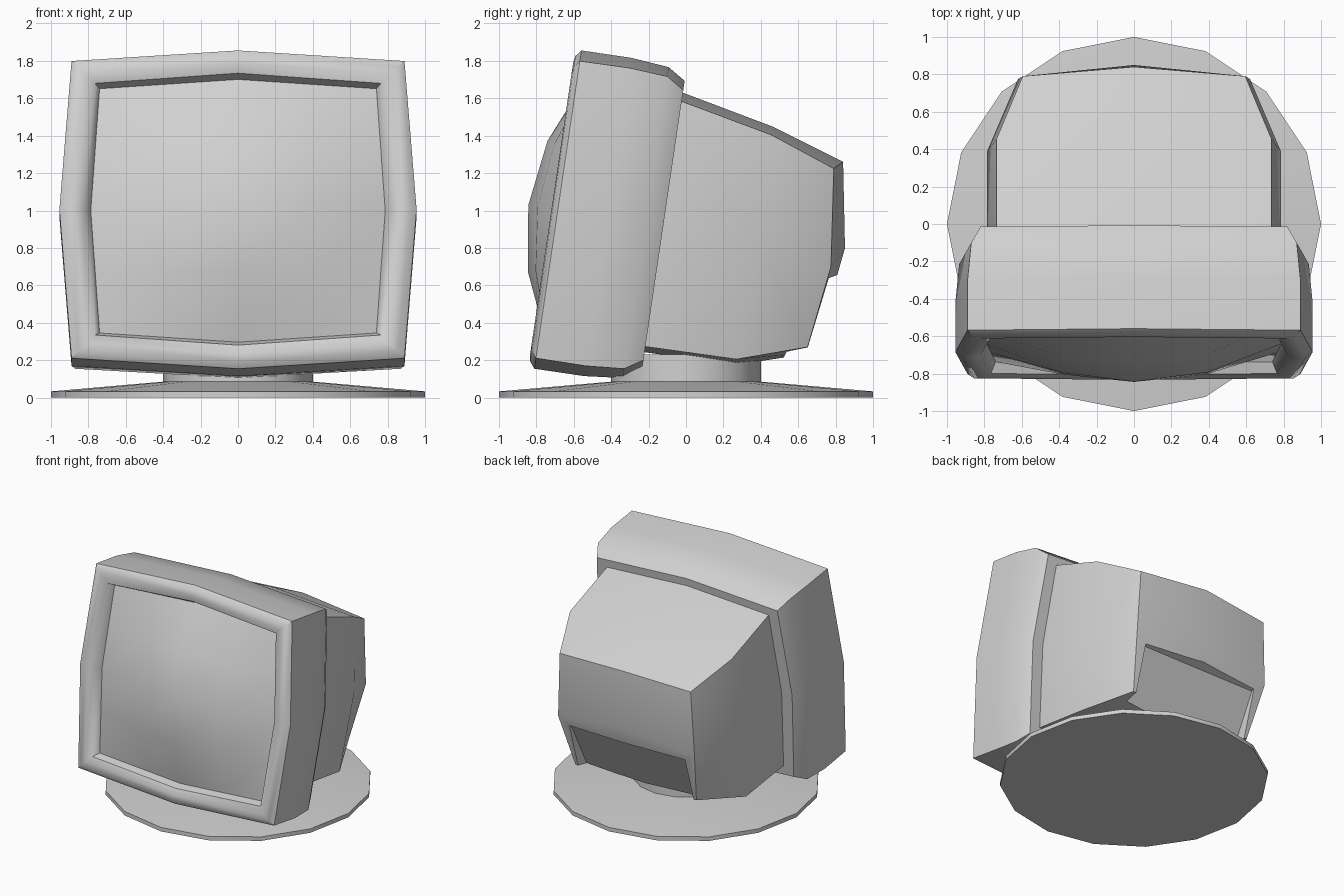
import bpy, bmesh, math
from mathutils import Vector

cube = bpy.data.objects.get("Cube")
if cube:
    bpy.data.objects.remove(cube, do_unlink=True)

grey = bpy.data.materials.new("pale_grey")
grey.use_nodes = True
colour = (0.64, 0.64, 0.64, 1)
grey.diffuse_color = colour
grey.node_tree.nodes["Principled BSDF"].inputs["Base Color"].default_value = colour

TILT = math.radians(8.4)
ORIGIN = Vector((0, -0.685, 1.005))


def tilted(x, w, d):
    """Point in the leaning front: across, up the face, depth behind it."""
    s, c = math.sin(TILT), math.cos(TILT)
    return ORIGIN + Vector((x, w * s + d * c, w * c - d * s))


def finish(name, bm, angle=30, closed=True):
    if closed:
        bmesh.ops.recalc_face_normals(bm, faces=bm.faces)
    mesh = bpy.data.meshes.new(name)
    bm.to_mesh(mesh)
    bm.free()
    mesh.materials.append(grey)
    obj = bpy.data.objects.new(name, mesh)
    bpy.context.collection.objects.link(obj)
    if angle:
        bpy.ops.object.select_all(action='DESELECT')
        obj.select_set(True)
        bpy.context.view_layer.objects.active = obj
        bpy.ops.object.shade_smooth_by_angle(angle=math.radians(angle))
    return obj


def loft(bm, rings):
    """Skin a list of closed rings of points; returns the vertex rings."""
    rows = [[bm.verts.new(p) for p in ring] for ring in rings]
    for a, b in zip(rows, rows[1:]):
        for i in range(len(a)):
            j = (i + 1) % len(a)
            bm.faces.new((a[i], a[j], b[j], b[i]))
    return rows


def bowed_ring(cx, cw, mx, mw, d):
    """Rectangle whose four sides bow out at their middles."""
    pts = [(0, mw), (cx, cw), (mx, 0), (cx, -cw),
           (0, -mw), (-cx, -cw), (-mx, 0), (-cx, cw)]
    return [tilted(x, w, d) for x, w in pts]


# Front frame: closed back, rounded shell, soft bezel, recess wall
bm = bmesh.new()
rows = loft(bm, [bowed_ring(*r) for r in (
    (0.82, 0.73, 0.88, 0.78, 0.57),
    (0.87, 0.79, 0.935, 0.84, 0.475),
    (0.89, 0.805, 0.955, 0.86, 0.27),
    (0.89, 0.803, 0.955, 0.86, 0),
    (0.855, 0.768, 0.917, 0.825, -0.028),
    (0.815, 0.73, 0.875, 0.785, -0.034),
    (0.765, 0.68, 0.82, 0.735, -0.015),
    (0.74, 0.66, 0.787, 0.71, 0.045))])
bm.faces.new(rows[0])
finish("front_frame", bm, 45)

# Domed screen on a coarse grid with a bowed outline
bm = bmesh.new()
N = 4
grid = []
for j in range(N + 1):
    t = 2 * j / N - 1
    row = []
    for i in range(N + 1):
        s = 2 * i / N - 1
        x = s * (0.74 + 0.047 * (1 - abs(t)))
        w = t * (0.66 + 0.05 * (1 - abs(s)))
        dome = (1 - s * s) * (1 - t * t)
        row.append(bm.verts.new(tilted(x, w, 0.045 - 0.205 * dome)))
    grid.append(row)
for j in range(N):
    for i in range(N):
        bm.faces.new((grid[j][i], grid[j][i + 1], grid[j + 1][i + 1], grid[j + 1][i]))
finish("screen", bm, 60, closed=False)


def section(*half):
    """Mirror the points top middle, top corner, side, low corner, low middle."""
    pts = [Vector(p) for p in half]
    return pts + [Vector((-p.x, p.y, p.z)) for p in pts[-2:0:-1]]


# Rear housing: three sections and a slightly bulging back
bm = bmesh.new()
rows = loft(bm, [
    section((0, -0.03, 1.635), (0.735, -0.04, 1.59), (0.785, -0.14, 0.93),
            (0.735, -0.235, 0.275), (0, -0.24, 0.245)),
    section((0, 0.46, 1.45), (0.735, 0.455, 1.405), (0.785, 0.39, 0.83),
            (0.735, 0.27, 0.205), (0, 0.27, 0.175)),
    section((0, 0.84, 1.26), (0.595, 0.79, 1.225), (0.62, 0.775, 0.70),
            (0.55, 0.65, 0.27), (0, 0.69, 0.24))])
bm.faces.new(rows[0])
back = rows[-1]
centre = bm.verts.new((0, 0.85, 0.80))
for k in range(0, 8, 2):
    bm.faces.new((centre, back[k], back[k + 1], back[(k + 2) % 8]))
housing = finish("rear_housing", bm, 30)

# Cutter for the connector bay, low on the back
bm = bmesh.new()
profile = [(0.74, 0.63), (1.0, 0.725), (1.0, 0.0), (0.41, 0.0)]
ends = loft(bm, [[(x, y, z) for y, z in profile] for x in (-0.525, 0.525)])
for end in ends:
    bm.faces.new(end)
cutter = finish("bay_cutter", bm, 0)
cutter.hide_render = True
cutter.hide_set(True)
bay = housing.modifiers.new("connector_bay", 'BOOLEAN')
bay.operation = 'DIFFERENCE'
bay.solver = 'EXACT'
bay.object = cutter


def turned(name, profile, sides=16):
    """Closed faceted part from radius and height pairs."""
    bm = bmesh.new()
    angles = [math.tau * k / sides for k in range(sides)]
    rows = loft(bm, [[(r * math.sin(a), r * math.cos(a), z) for a in angles]
                     for r, z in profile])
    bm.faces.new(rows[0])
    bm.faces.new(rows[-1])
    finish(name, bm, 30)


# Base
turned("base_disc", [(1, 0), (1, 0.033), (0.4, 0.085)])
turned("swivel_neck", [(0.4, 0.07), (0.4, 0.23)])
